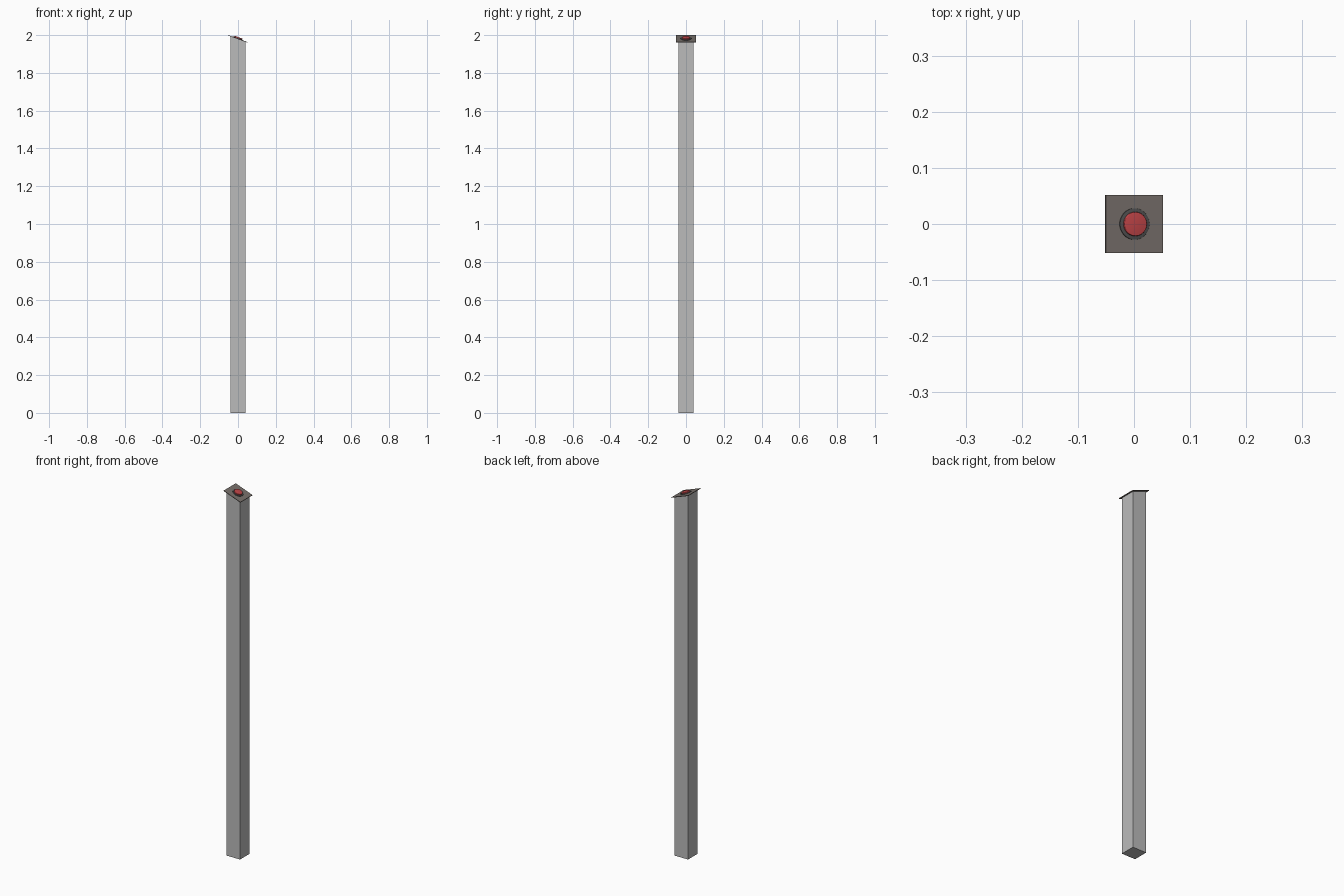
import bpy, bmesh, math
from mathutils import Matrix

cube = bpy.data.objects.get("Cube")
if cube:
    bpy.data.objects.remove(cube, do_unlink=True)

TILT = math.radians(20)
HALF_POST = 0.041
PLATE_LENGTH, PLATE_WIDTH, PLATE_THICK = 0.108, 0.104, 0.003
PLATE_Z = 1.98
# Frame of the sloping top, dropping toward +x
SLOPE = Matrix.Translation((0, 0, PLATE_Z)) @ Matrix.Rotation(TILT, 4, 'Y')


def material(name, rgb):
    m = bpy.data.materials.new(name)
    m.use_nodes = True
    m.diffuse_color = (*rgb, 1)
    bsdf = next(n for n in m.node_tree.nodes if n.type == 'BSDF_PRINCIPLED')
    bsdf.inputs["Base Color"].default_value = (*rgb, 1)
    return m


def add_object(name, bm, mat, matrix=Matrix()):
    mesh = bpy.data.meshes.new(name)
    bm.to_mesh(mesh)
    bm.free()
    mesh.materials.append(mat)
    ob = bpy.data.objects.new(name, mesh)
    ob.matrix_world = matrix
    bpy.context.collection.objects.link(ob)
    return ob


def box(size, center=(0, 0, 0)):
    bm = bmesh.new()
    bmesh.ops.create_cube(bm, size=1, matrix=Matrix.Translation(center) @ Matrix.Diagonal((*size, 1)))
    return bm


def disc(name, radius, bottom, top, mat, bevel):
    bm = bmesh.new()
    bmesh.ops.create_cone(bm, cap_ends=True, segments=32, radius1=radius, radius2=radius,
                          depth=top - bottom, matrix=Matrix.Translation((0, 0, (top + bottom) / 2)))
    rim = [e for e in bm.edges if all(v.co.z > top - 1e-5 for v in e.verts)]
    bmesh.ops.bevel(bm, geom=rim, offset=bevel, segments=3, profile=0.5, affect='EDGES')
    ob = add_object(name, bm, mat, SLOPE)
    bpy.ops.object.select_all(action='DESELECT')
    ob.select_set(True)
    bpy.context.view_layer.objects.active = ob
    bpy.ops.object.shade_smooth_by_angle(angle=math.radians(35))
    return ob


grey = material("post grey", (0.50, 0.50, 0.50))
brown = material("plate brown grey", (0.19, 0.165, 0.15))
dark = material("collar dark grey", (0.08, 0.08, 0.08))
red = material("button red", (0.54, 0.06, 0.065))

# Square post, its top cut to the slope of the plate
bm = box((2 * HALF_POST, 2 * HALF_POST, PLATE_Z), (0, 0, PLATE_Z / 2))
for v in bm.verts:
    if v.co.z > 1:
        v.co.z = PLATE_Z - v.co.x * math.tan(TILT) - 0.001
add_object("post", bm, grey)

# Thin sloping cover plate
add_object("top_plate", box((PLATE_LENGTH, PLATE_WIDTH, PLATE_THICK)), brown, SLOPE)

# Button and its collar
disc("button_collar", 0.028, 0, 0.004, dark, 0.0006)
disc("button", 0.0215, 0.002, 0.0095, red, 0.0015)
